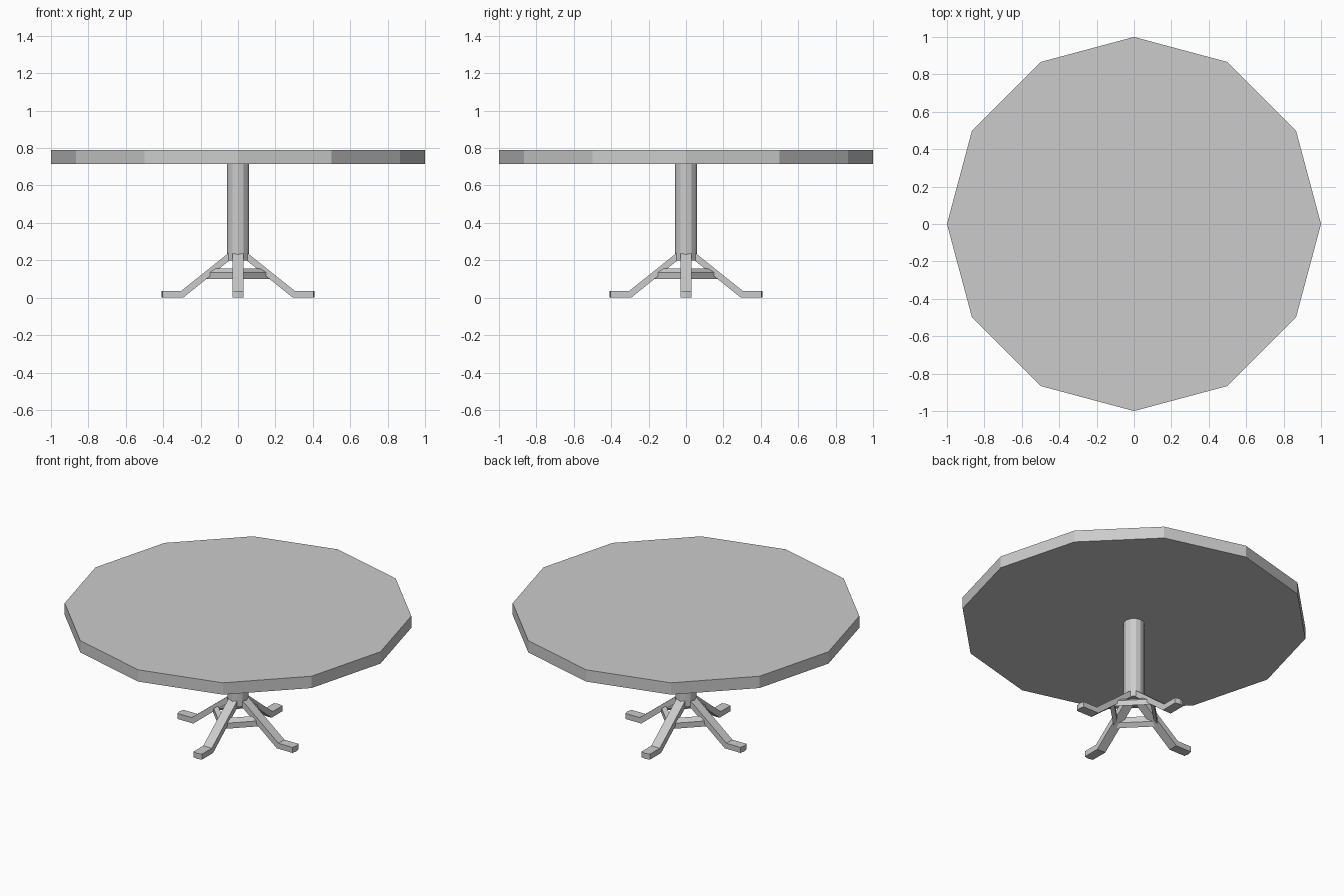
import bpy, bmesh
from math import pi, cos, sin
from mathutils import Matrix

if "Cube" in bpy.data.objects:
    bpy.data.objects.remove(bpy.data.objects["Cube"])


def make_object(name, bm):
    bmesh.ops.recalc_face_normals(bm, faces=bm.faces)
    mesh = bpy.data.meshes.new(name)
    bm.to_mesh(mesh)
    bm.free()
    obj = bpy.data.objects.new(name, mesh)
    bpy.context.collection.objects.link(obj)
    return obj


def prism(name, sides, radius, z0, z1):
    bm = bmesh.new()
    ring = [bm.verts.new((radius * cos(2 * pi * i / sides),
                          radius * sin(2 * pi * i / sides), z0)) for i in range(sides)]
    face = bm.faces.new(ring)
    top = bmesh.ops.extrude_face_region(bm, geom=[face], use_keep_orig=True)["geom"]
    bmesh.ops.translate(bm, vec=(0, 0, z1 - z0),
                        verts=[v for v in top if isinstance(v, bmesh.types.BMVert)])
    return make_object(name, bm)


# Twelve-sided top and central column
prism("table_top", 12, 1.0, 0.715, 0.79)
prism("column", 12, 0.06, 0.2, 0.715)

# Four bent legs: side profile strip, top and bottom points from column to toe
top = [(0.045, 0.243), (0.305, 0.035), (0.403, 0.035)]
bottom = [(0.045, 0.2), (0.293, 0.0), (0.403, 0.0)]
half = 0.03
for k, side in enumerate(("right", "back", "left", "front")):
    bm = bmesh.new()
    rings = [[bm.verts.new((x, y, z)) for (x, z), y in
              ((t, -half), (t, half), (b, half), (b, -half))]
             for t, b in zip(top, bottom)]
    for a, b in zip(rings, rings[1:]):
        for i in range(4):
            j = (i + 1) % 4
            bm.faces.new((a[i], a[j], b[j], b[i]))
    bm.faces.new(rings[0])
    # slightly pointed toe
    tip_top, tip_low = bm.verts.new((0.41, 0, 0.035)), bm.verts.new((0.41, 0, 0))
    t0, t1, b1, b0 = rings[-1]
    bm.faces.new((t0, tip_top, tip_low, b0))
    bm.faces.new((tip_top, t1, b1, tip_low))
    bm.faces.new((t0, t1, tip_top))
    bm.faces.new((b0, tip_low, b1))
    bm.transform(Matrix.Rotation(k * pi / 2, 4, "Z"))
    make_object(side + "_leg", bm)

# Diamond brace ring joining the legs, with a sloped upper face
section = [(0.18, 0.10), (0.18, 0.135), (0.148, 0.157), (0.148, 0.122)]
bm = bmesh.new()
rings = [[bm.verts.new((r * cos(k * pi / 2), r * sin(k * pi / 2), z)) for r, z in section]
         for k in range(4)]
for k in range(4):
    a, b = rings[k], rings[(k + 1) % 4]
    for i in range(4):
        j = (i + 1) % 4
        bm.faces.new((a[i], b[i], b[j], a[j]))
make_object("leg_brace", bm)
